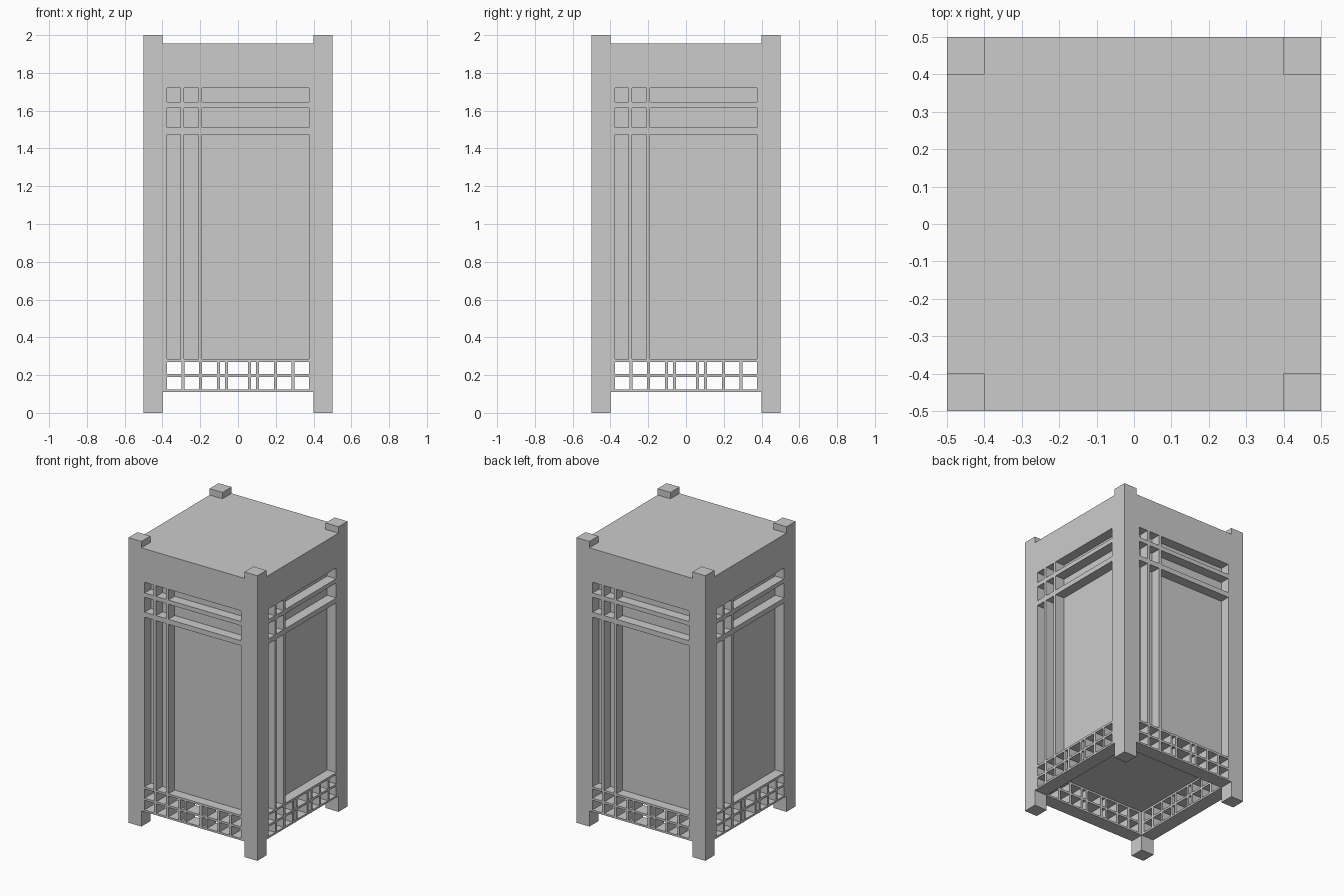
import bpy, bmesh, math
from mathutils import Matrix

if "Cube" in bpy.data.objects:
    bpy.data.objects.remove(bpy.data.objects["Cube"])


def finish(name, bm):
    bmesh.ops.recalc_face_normals(bm, faces=bm.faces[:])
    me = bpy.data.meshes.new(name)
    bm.to_mesh(me)
    bm.free()
    ob = bpy.data.objects.new(name, me)
    bpy.context.collection.objects.link(ob)
    return ob


def box(name, x0, x1, y0, y1, z0, z1):
    bm = bmesh.new()
    bmesh.ops.create_cube(bm, size=1)
    for v in bm.verts:
        v.co.x = x0 + (v.co.x + 0.5) * (x1 - x0)
        v.co.y = y0 + (v.co.y + 0.5) * (y1 - y0)
        v.co.z = z0 + (v.co.z + 0.5) * (z1 - z0)
    return finish(name, bm)


def lattice(name, cols, rows, depth, angle):
    """Flat board with openings at cols x rows; edges of the board come first and last."""
    xs = [-0.4] + [v for c in cols for v in c] + [0.4]
    zs = [rows[0]] + [v for r in rows[1:-1] for v in r] + [rows[-1]]
    bm = bmesh.new()
    grid = [[bm.verts.new((x, -0.5, z)) for z in zs] for x in xs]
    for i in range(len(xs) - 1):
        for j in range(len(zs) - 1):
            opening = i % 2 and j % 2
            if not opening and zs[j + 1] - zs[j] > 1e-5:
                bm.faces.new((grid[i][j], grid[i + 1][j],
                              grid[i + 1][j + 1], grid[i][j + 1]))
    loose = [v for v in bm.verts if not v.link_faces]
    bmesh.ops.delete(bm, geom=loose, context='VERTS')
    ext = bmesh.ops.extrude_face_region(bm, geom=bm.faces[:], use_keep_orig=True)
    for g in ext['geom']:
        if isinstance(g, bmesh.types.BMVert):
            g.co.y += depth
    bmesh.ops.rotate(bm, verts=bm.verts[:], matrix=Matrix.Rotation(angle, 3, 'Z'))
    return finish(name, bm)


# Window openings: two narrow columns, one wide; rows bottom to top
WINDOW_COLS = [(-0.375, -0.305), (-0.285, -0.21), (-0.19, 0.375)]
WINDOW_ROWS = [0.283, (0.285, 1.475), (1.51, 1.615), (1.645, 1.72), 1.955]

# Base grille openings, symmetrical about the middle
half = [(0.07, 0.095), (0.11, 0.19), (0.207, 0.283), (0.30, 0.375)]
GRILLE_COLS = [(-b, -a) for a, b in reversed(half)] + [(-0.053, 0.053)] + half
GRILLE_ROWS = [0.11, (0.123, 0.19), (0.205, 0.27), 0.283]

# Four sides, each turned a quarter around the axis
for side, k in (("front", 0), ("right", 1), ("back", 2), ("left", 3)):
    a = k * math.pi / 2
    lattice(side + "_window_frame", WINDOW_COLS, WINDOW_ROWS, 0.07, a)
    lattice(side + "_base_grille", GRILLE_COLS, GRILLE_ROWS, 0.10, a)

# Corner posts
for sx, nx in ((-1, "left"), (1, "right")):
    for sy, ny in ((-1, "front"), (1, "back")):
        x, y = sx * 0.45, sy * 0.45
        box(f"{ny}_{nx}_post", x - 0.05, x + 0.05, y - 0.05, y + 0.05, 0, 2)

# Recessed panels and roof as one core box, open space below it
box("lamp_core", -0.43, 0.43, -0.43, 0.43, 0.283, 1.955)
